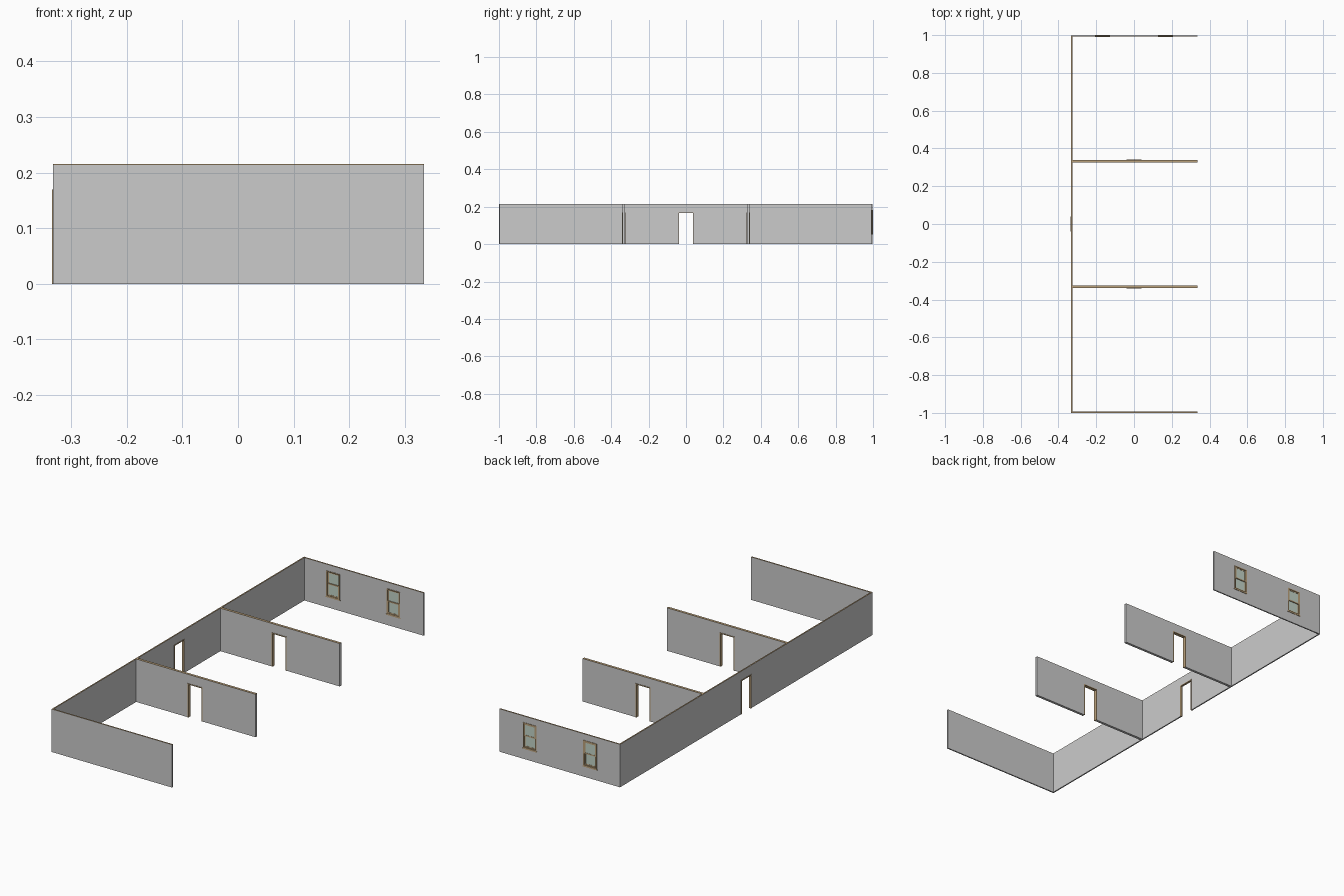
import bpy, bmesh
from math import pi
from mathutils import Matrix, Vector

if "Cube" in bpy.data.objects:
    bpy.data.objects.remove(bpy.data.objects["Cube"])

H, T, CAP = 0.215, 0.0065, 0.001      # wall height, wall thickness, top edge
X0, X1 = -0.333, 0.335                # outer left face, open right ends


def material(name, color):
    m = bpy.data.materials.new(name)
    m.diffuse_color = color
    m.use_nodes = True
    m.node_tree.nodes["Principled BSDF"].inputs["Base Color"].default_value = m.diffuse_color
    return m


WOOD = material("wood", (0.50, 0.36, 0.20, 1))
GLASS = material("glass", (0.55, 0.66, 0.58, 1))


def finish(name, bm, mat=None, place=Matrix()):
    bmesh.ops.recalc_face_normals(bm, faces=bm.faces)
    me = bpy.data.meshes.new(name)
    bm.to_mesh(me)
    bm.free()
    if mat:
        me.materials.append(mat)
    ob = bpy.data.objects.new(name, me)
    ob.matrix_world = place
    bpy.context.collection.objects.link(ob)


def boxes(name, spans, mat, place):
    """One object from boxes given as (x0, x1, y0, y1, z0, z1)."""
    bm = bmesh.new()
    for a, b, c, d, e, f in spans:
        m = Matrix.Translation(((a + b) / 2, (c + d) / 2, (e + f) / 2))
        m = m @ Matrix.Diagonal((b - a, d - c, f - e, 1))
        bmesh.ops.create_cube(bm, size=1, matrix=m)
    finish(name, bm, mat, place)


def ring(u0, u1, z0, z1, w, d0, d1, sill=True):
    """Boxes of a rectangular frame of bar width w."""
    low = z0 + w if sill else z0
    bars = [(u0, u0 + w, d0, d1, low, z1 - w), (u1 - w, u1, d0, d1, low, z1 - w),
            (u0, u1, d0, d1, z1 - w, z1)]
    if sill:
        bars.append((u0, u1, d0, d1, z0, z0 + w))
    return bars


def wall(name, u0, u1, t, place, holes=()):
    """Wall sheet with rectangular holes (u0, u1, z0, z1), extruded to thickness t."""
    us = sorted({u0, u1, *(h[0] for h in holes), *(h[1] for h in holes)})
    zs = sorted({0, H - CAP, *(h[2] for h in holes), *(h[3] for h in holes)})
    bm = bmesh.new()
    for a, b in zip(us, us[1:]):
        for c, d in zip(zs, zs[1:]):
            u, z = (a + b) / 2, (c + d) / 2
            if not any(h[0] < u < h[1] and h[2] < z < h[3] for h in holes):
                bm.faces.new([bm.verts.new((x, -t / 2, y))
                              for x, y in ((a, c), (b, c), (b, d), (a, d))])
    bmesh.ops.remove_doubles(bm, verts=bm.verts, dist=1e-5)
    ext = bmesh.ops.extrude_face_region(bm, geom=bm.faces[:], use_keep_orig=True)
    bmesh.ops.translate(bm, vec=Vector((0, t, 0)),
                        verts=[g for g in ext["geom"] if isinstance(g, bmesh.types.BMVert)])
    finish(name, bm, None, place)
    boxes(name + "_top_edge", [(u0, u1, -t / 2, t / 2, H - CAP, H)], WOOD, place)


DOOR = (-0.041, 0.041, 0, 0.17)


def door_frame(name, t, place):
    d = t / 2 + 0.002
    boxes(name, ring(*DOOR, 0.0045, -d, d, sill=False), WOOD, place)


def window(name, u, z0, z1, t, place):
    d, w, hw = t / 2 + 0.002, 0.005, 0.0375
    mid = (z0 + z1) / 2
    parts = ring(u - hw, u + hw, z0, z1, w, -d, d)
    parts.append((u - hw - 0.003, u + hw + 0.003, -d, d, z0 - 0.004, z0))
    # double-hung sashes: upper one outside, lower one inside
    sashes = [(mid - 0.003, z1 - w, 0.0, 0.003), (z0 + w, mid + 0.003, -0.003, 0.0)]
    panes = []
    for a, b, e, f in sashes:
        parts += ring(u - hw + w, u + hw - w, a, b, 0.006, e, f)
        panes.append((u - hw + 0.010, u + hw - 0.010, e + 0.001, f - 0.001,
                      a + 0.005, b - 0.005))
    boxes(name + "_frame", parts, WOOD, place)
    boxes(name + "_glass", panes, GLASS, place)


# Long left wall with a doorway
left = Matrix.Translation((X0 + T / 2, 0, 0)) @ Matrix.Rotation(pi / 2, 4, 'Z')
wall("left_wall", -1, 0.998, T, left, [DOOR])
door_frame("left_door_frame", T, left)

# Two partition walls with doorways
for side, y in (("front", -0.333), ("back", 0.333)):
    place = Matrix.Translation((0, y, 0))
    wall(side + "_partition", X0 + T, X1, 2 * T, place, [DOOR])
    door_frame(side + "_door_frame", 2 * T, place)

# Plain front end wall
wall("front_wall", X0 + T, X1, T, Matrix.Translation((0, -1 + T / 2, 0)))

# Back end wall with two windows
back = Matrix.Translation((0, 0.998 - T / 2, 0))
Z0, Z1, WX = 0.055, 0.183, 0.167
wall("back_wall", X0 + T, X1, T, back,
     [(s * WX - 0.0375, s * WX + 0.0375, Z0, Z1) for s in (-1, 1)])
for side, s in (("left", -1), ("right", 1)):
    window(side + "_window", s * WX, Z0, Z1, T, back)
